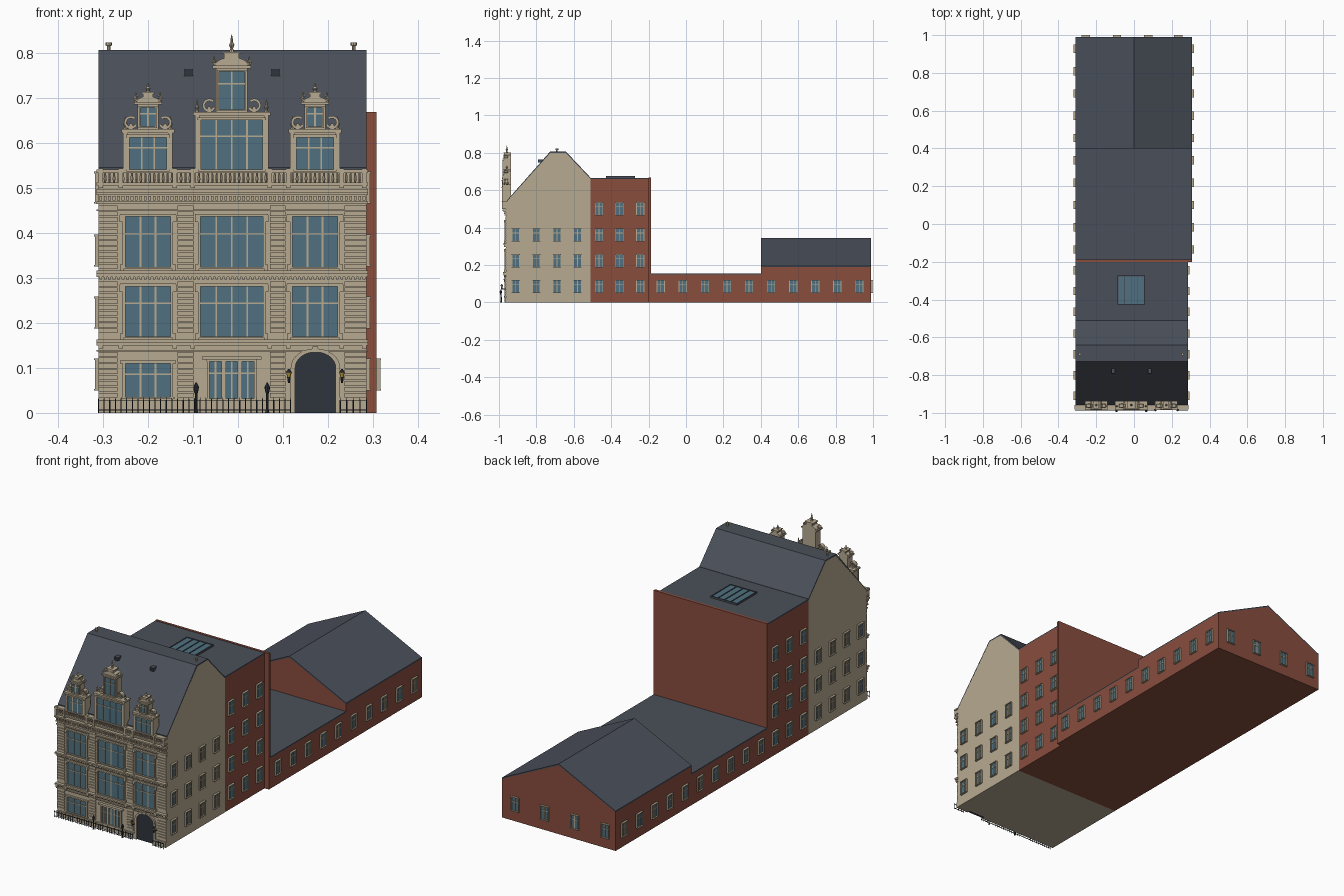
import bpy, bmesh
from math import pi, cos, sin
from mathutils import Matrix, Vector

if "Cube" in bpy.data.objects:
    bpy.data.objects.remove(bpy.data.objects["Cube"])

I = Matrix.Identity(4)
T = lambda x, y, z=0: Matrix.Translation((x, y, z))
R = lambda deg: Matrix.Rotation(deg * pi / 180, 4, 'Z')
STONE, BRICK, SLATE = (.47, .40, .285), (.25, .075, .048), (.068, .078, .10)
GLASS, DARK, GOLD = (.08, .165, .215), (.028, .036, .047), (.7, .45, .06)
mats = {}


class Part:
    """Collects geometry for one named, single-colour object."""
    def __init__(self, name, col):
        self.name, self.col, self.bm = name, col, bmesh.new()

    def box(self, x0, x1, y0, y1, z0, z1, M=I):
        c = Vector((x0 + x1, y0 + y1, z0 + z1)) / 2
        bmesh.ops.create_cube(self.bm, size=1, matrix=M @ Matrix.LocRotScale(
            c, None, Vector((x1 - x0, y1 - y0, z1 - z0))))

    def prism(self, pts, y0, y1, M=I):
        a = [self.bm.verts.new(M @ Vector((x, y0, z))) for x, z in pts]
        b = [self.bm.verts.new(M @ Vector((x, y1, z))) for x, z in pts]
        self.bm.faces.new(a)
        self.bm.faces.new(b[::-1])
        for i in range(len(a)):
            j = (i + 1) % len(a)
            self.bm.faces.new((a[i], b[i], b[j], a[j]))

    def lathe(self, x, y, prof, n=8):
        for (r0, z0), (r1, z1) in zip(prof, prof[1:]):
            bmesh.ops.create_cone(self.bm, cap_ends=True, segments=n, radius1=r0, radius2=r1,
                                  depth=z1 - z0, matrix=T(x, y, (z0 + z1) / 2))

    def done(self):
        bmesh.ops.recalc_face_normals(self.bm, faces=self.bm.faces)
        me = bpy.data.meshes.new(self.name)
        self.bm.to_mesh(me)
        self.bm.free()
        if self.col not in mats:
            m = bpy.data.materials.new("colour_%d" % len(mats))
            m.diffuse_color = (*self.col, 1)
            m.use_nodes = True
            m.node_tree.nodes["Principled BSDF"].inputs["Base Color"].default_value = m.diffuse_color
            mats[self.col] = m
        me.materials.append(mats[self.col])
        bpy.context.collection.objects.link(bpy.data.objects.new(self.name, me))


def arc(cx, cz, rx, rz, a0, a1, n):
    return [(cx + rx * cos(a0 + (a1 - a0) * i / n), cz + rz * sin(a0 + (a1 - a0) * i / n))
            for i in range(n + 1)]


walls, brick = Part("front_house_walls", STONE), Part("brick_wings", BRICK)
roof, glass = Part("slate_roofs", SLATE), Part("window_glass", GLASS)
frame, trim = Part("window_frames", STONE), Part("facade_trim", STONE)
gable, orn = Part("dormer_gables", STONE), Part("gable_ornaments", STONE)
gate, iron, lamp = Part("arched_gate", DARK), Part("iron_railings", DARK), Part("lantern_glass", GOLD)
XL, XR, YF = -.31, .285, -.962

# front house: profile runs back from the street, extruded along x
side = R(90)
walls.prism([(YF, 0), (-.51, 0), (-.51, .66), (-.643, .8), (-.725, .8), (YF, .535)], -XR, -XL, side)
roof.prism([(-.958, .545), (-.727, .806), (-.641, .806), (-.51, .667),
            (-.51, .658), (-.645, .798), (-.722, .798), (-.958, .535)], -XR, -XL, side)

# brick block with projecting rear wall
brick.box(XL, XR, -.51, -.195, 0, .66)
brick.box(XL, .308, -.2, -.188, 0, .668)
roof.box(XL, XR, -.51, -.2, .66, .666)
# low link and gabled rear hall
brick.box(XL, .308, -.188, .4, 0, .149)
roof.box(XL, .308, -.188, .4, .149, .155)
brick.prism([(XL, 0), (.308, 0), (.308, .19), (0, .338), (XL, .19)], .4, .99)
roof.prism([(XL, .196), (0, .345), (.308, .196), (.308, .189), (0, .337), (XL, .189)], .4, .99)
# skylight
glass.box(-.085, .055, -.425, -.275, .664, .672)
for i in range(5):
    x = -.085 + .035 * i
    roof.box(x - .002, x + .002, -.427, -.273, .664, .675)
for y in (-.425, -.275):
    roof.box(-.087, .057, y - .002, y + .002, .664, .675)


def window(M, w, z0, z1, cols=2, t=.006, hood=.006, transom=.68):
    h = w / 2
    glass.box(-h, h, -.003, .003, z0, z1, M)
    for s in (-1, 1):
        a, b = sorted((s * h, s * (h + t)))
        frame.box(a, b, -.008, .003, z0, z1, M)
    frame.box(-h - t - hood, h + t + hood, -.01, .003, z1, z1 + t, M)
    frame.box(-h - t - hood / 2, h + t + hood / 2, -.01, .003, z0 - t * .7, z0, M)
    for i in range(1, cols):
        u = -h + w * i / cols
        frame.box(u - .0018, u + .0018, -.006, .003, z0, z1, M)
    zt = z0 + (z1 - z0) * transom
    frame.box(-h, h, -.0055, .003, zt - .0018, zt + .0018, M)


# side and rear windows
def side_windows(ys, zs, xl, xr):
    for y in ys:
        for z in zs:
            window(T(xr, y) @ R(90), .036, z - .032, z + .032, t=.004, hood=0)
            window(T(xl, y) @ R(-90), .036, z - .032, z + .032, t=.004, hood=0)


side_windows([-.91 + .11 * i for i in range(4)], (.085, .222, .36), XL, XR)
side_windows((-.465, -.355, -.245), (.085, .222, .36, .5), XL, XR)
side_windows([-.135 + .118 * i for i in range(10)], (.085,), XL, .308)
for x in (-.255, -.09, .075, .235):
    window(T(x, .99) @ R(180), .036, .053, .117, t=.004, hood=0)

# street front windows
BAYS = ((-.2, .1, 3), (-.014, .138, 4), (.171, .1, 3))
for x, w, n in BAYS:
    for z0, z1 in ((.17, .281), (.324, .436)):
        window(T(x, YF), w, z0, z1, n, transom=.66)
        for s in (-1, 1):                                # eared surround blocks
            u = x + s * (w / 2 + .008)
            trim.box(u - .005, u + .005, YF - .011, YF, z1 - .012, z1 + .004)
            trim.box(u - .004, u + .004, YF - .011, YF, z0 - .008, z0 + .006)
window(T(-.2, YF), .1, .035, .11, 3)
for x in (-.05, -.014, .022):
    window(T(x, YF), .026, .032, .114, 2, hood=.001)
trim.box(-.08, .052, YF - .014, YF, .119, .125)

# arched gate and its surround
inner = [(.217, 0)] + arc(.172, .1, .045, .035, 0, pi, 16) + [(.127, 0)]
outer = [(.227, 0)] + arc(.172, .1, .055, .043, 0, pi, 16) + [(.117, 0)]
gate.prism(inner, YF - .003, YF + .01)
trim.prism(outer + inner[::-1], YF - .009, YF + .002)
trim.box(.166, .178, YF - .012, YF, .134, .147)

# string courses, cornice and parapet rails
for z0, z1, d in ((.136, .14, .006), (.15, .156, .01), (.156, .163, .016), (.302, .309, .01),
                  (.309, .316, .017), (.448, .452, .006), (.464, .47, .009), (.484, .49, .014),
                  (.49, .497, .02), (.505, .512, .018), (.533, .541, .02)):
    trim.box(XL - .004, XR + .004, YF - d, YF + .003, z0, z1)
# dentils, balusters and brackets
for i in range(60):
    x = XL + .005 + i * (XR - XL - .01) / 59
    trim.box(x - .003, x + .003, YF - .012, YF, .472, .482)
    trim.box(x - .003, x + .003, YF - .01, YF, .296, .302)
    trim.lathe(x, YF - .01, [(.002, .511), (.0038, .519), (.002, .534)], 6)
for x in (-.305, -.26, -.14, -.1, .07, .112, .23, .28):
    trim.box(x - .005, x + .005, YF - .021, YF, .5, .543)
    trim.box(x - .005, x + .005, YF - .013, YF, .143, .155)
# rusticated piers
for a, b in ((XL, -.268), (-.134, -.099), (.071, .105), (.237, XR)):
    for k in range(33):
        z = .034 + k * .013
        if not (.128 < z < .165 or .285 < z < .317 or z > .452):
            trim.box(a, b, YF - .004, YF, z, z + .0105)
# plinth, interrupted by the gate
for a, b in ((XL, .117), (.227, XR)):
    trim.box(a, b, YF - .007, YF, 0, .026)


def finial(x, y, z, h, r):
    orn.lathe(x, y, [(r, z), (r * .5, z + .2 * h), (r, z + .4 * h), (r * .4, z + .6 * h),
                     (r * .5, z + .7 * h), (.0006, z + h)])


def scroll(cx, cz, r, s):
    """C-shaped volute, mirrored by s."""
    a0, a1 = pi * .25, pi * 1.9
    pts = arc(0, 0, r, r, a0, a1, 16) + arc(0, 0, r * .62, r * .62, a1, a0, 16)
    orn.prism([(cx - s * u, cz + v) for u, v in pts], -.972, -.952)
    orn.prism([(cx + r * .3 * cos(k * pi / 4), cz - r * .45 + r * .3 * sin(k * pi / 4))
               for k in range(8)], -.974, -.95)


# stepped dormer gables
def dormer(cx, hw, z1, uw, z2, top, cols, ucols):
    F0, F1 = -.976, -.936
    gable.box(cx - hw, cx + hw, F0, F1, .535, z1)
    gable.box(cx - hw - .006, cx + hw + .006, F0 - .009, F1, z1, z1 + .008)
    gable.box(cx - uw, cx + uw, F0 + .004, F1, z1 + .008, z2)
    gable.box(cx - uw - .008, cx + uw + .008, F0 - .006, F1, z2, z2 + .006)
    window(T(cx, F0), hw * 2 - .024, .54, z1 - .01, cols, hood=.002)
    window(T(cx, F0 + .004), uw * 2 - .014, z1 + .014, z2 - .007, ucols, t=.004, hood=.001)
    r = uw + .002
    ph = (top - z2) * .36
    gable.prism(arc(cx, z2 + .006, r, ph * .7, 0, pi, 12), F0, F1)
    gable.box(cx - r * .45, cx + r * .45, F0 + .002, F1, z2 + .006, z2 + .006 + ph)
    gable.box(cx - r * .6, cx + r * .6, F0, F1, z2 + .006 + ph, z2 + .01 + ph)
    finial(cx, -.958, z2 + .01 + ph, top - z2 - .01 - ph, .006)
    for s in (-1, 1):
        scroll(cx + s * (uw + .015), z1 + .023, .015, s)
        scroll(cx + s * (uw + .002), z2 + .014, .007, s)
        finial(cx + s * (hw - .003), -.965, z1 + .008, .028, .005)
        finial(cx + s * (uw + .004), -.965, z2 + .006, .022, .0035)
        gable.box(cx + s * (hw - .003) - .005, cx + s * (hw - .003) + .005,
                  F0 - .006, F0, .54, z1)


dormer(-.2, .053, .622, .023, .685, .733, 3, 2)
dormer(-.014, .08, .66, .035, .765, .84, 4, 2)
dormer(.171, .053, .622, .023, .685, .733, 3, 2)

# roof hatches and ridge pipes
for x in (-.11, .083):
    roof.box(x - .01, x + .01, -.79, -.755, .748, .764)
    gate.box(x - .008, x + .008, -.792, -.789, .75, .762)
for x in (-.287, .257):
    orn.lathe(x, -.69, [(.004, .8), (.004, .815), (.007, .816), (.007, .823)])

# iron railings, lamp posts and wall lanterns
for a, b in ((XL, .117), (.227, XR)):
    n = int((b - a) / .0125)
    for i in range(n + 1):
        iron.lathe(a + (b - a) * i / n, -.986, [(.0012, 0), (.0012, .028), (.0003, .034)], 4)
    for z in (.005, .026):
        iron.box(a, b, -.9875, -.9845, z, z + .002)
for x in (-.093, .065):
    iron.lathe(x, -.99, [(.005, 0), (.0025, .008), (.0025, .042), (.004, .045), (.0065, .057), (.001, .068)])
for x in (.113, .231):
    iron.box(x - .0015, x + .0015, -.985, YF, .07, .074)
    iron.lathe(x, -.985, [(.002, .066), (.004, .08)])
    lamp.lathe(x, -.985, [(.004, .08), (.006, .09)])
    iron.lathe(x, -.985, [(.007, .09), (.001, .098)])

for p in (walls, brick, roof, glass, frame, trim, gable, orn, gate, iron, lamp):
    p.done()
